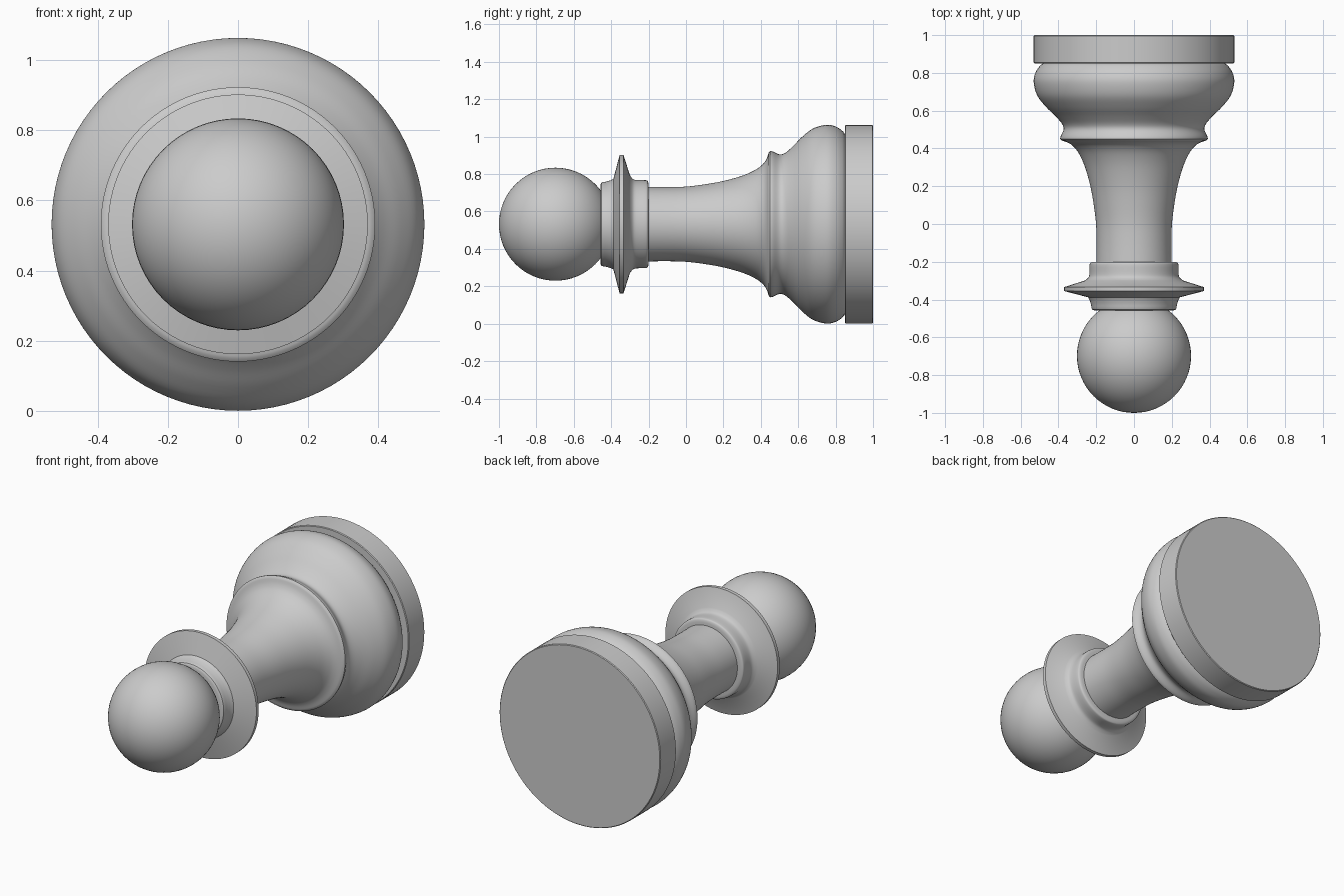
import bpy, bmesh, math
from mathutils import Vector

if "Cube" in bpy.data.objects:
    bpy.data.objects.remove(bpy.data.objects["Cube"])

AXIS_Z = 0.532   # height of the lying turning axis
SIDES = 96


def smooth_curve(pts, steps=5):
    """Catmull-Rom interpolation through (y, radius) points."""
    p = [Vector(q) for q in pts]
    p = [2 * p[0] - p[1]] + p + [2 * p[-1] - p[-2]]
    out = []
    for a, b, c, d in zip(p, p[1:], p[2:], p[3:]):
        for i in range(steps):
            t = i / steps
            out.append(0.5 * (2 * b + (c - a) * t + (2 * a - 5 * b + 4 * c - d) * t ** 2
                              + (3 * b - a - 3 * c + d) * t ** 3))
    return [tuple(q) for q in out] + [tuple(pts[-1])]


def lathe(name, profile, angle=30):
    """Turn a (y, radius) profile around the y axis, capping both ends."""
    bm = bmesh.new()
    rings = []
    for y, r in profile:
        rings.append([bm.verts.new((r * math.cos(2 * math.pi * i / SIDES), y,
                                    AXIS_Z + r * math.sin(2 * math.pi * i / SIDES)))
                      for i in range(SIDES)])
    for a, b in zip(rings, rings[1:]):
        for i in range(SIDES):
            j = (i + 1) % SIDES
            bm.faces.new((a[i], a[j], b[j], b[i]))
    bm.faces.new(rings[0])
    bm.faces.new(rings[-1])
    bmesh.ops.recalc_face_normals(bm, faces=bm.faces)
    mesh = bpy.data.meshes.new(name)
    bm.to_mesh(mesh)
    bm.free()
    obj = bpy.data.objects.new(name, mesh)
    bpy.context.collection.objects.link(obj)
    bpy.ops.object.select_all(action='DESELECT')
    obj.select_set(True)
    bpy.context.view_layer.objects.active = obj
    bpy.ops.object.shade_smooth_by_angle(angle=math.radians(angle))
    return obj


# Ball head
bpy.ops.mesh.primitive_uv_sphere_add(segments=64, ring_count=32, radius=0.302,
                                     location=(0, -0.698, AXIS_Z),
                                     rotation=(math.pi / 2, 0, 0))
bpy.context.object.name = "head"
bpy.ops.object.shade_smooth()

# Collar with its thin sharp-edged disc
front = smooth_curve([(-0.458, 0.205), (-0.452, 0.222), (-0.425, 0.228), (-0.402, 0.235)], 3)
back = smooth_curve([(-0.30, 0.262), (-0.285, 0.243), (-0.265, 0.236),
                     (-0.215, 0.235), (-0.204, 0.229), (-0.20, 0.215)], 3)
lathe("collar", front + [(-0.388, 0.243), (-0.355, 0.37), (-0.334, 0.37)] + back
      + [(-0.20, 0.18)])

# Flaring stem, ending in a lip
stem = smooth_curve([(-0.22, 0.199), (-0.1, 0.198), (0, 0.201), (0.1, 0.213), (0.2, 0.231),
                     (0.3, 0.259), (0.37, 0.29), (0.41, 0.32), (0.43, 0.348), (0.442, 0.382)])
# Lip and rounded bulge
bulge = smooth_curve([(0.45, 0.391), (0.465, 0.388), (0.5, 0.373), (0.53, 0.381),
                      (0.57, 0.415), (0.62, 0.466), (0.68, 0.512), (0.75, 0.531),
                      (0.80, 0.522), (0.836, 0.499), (0.851, 0.48)])
lathe("stem_and_bulge", stem + bulge, 40)

# Flat foot disc
lathe("foot", [(0.85, 0.527), (0.854, 0.531), (0.996, 0.531), (1.0, 0.527)])
